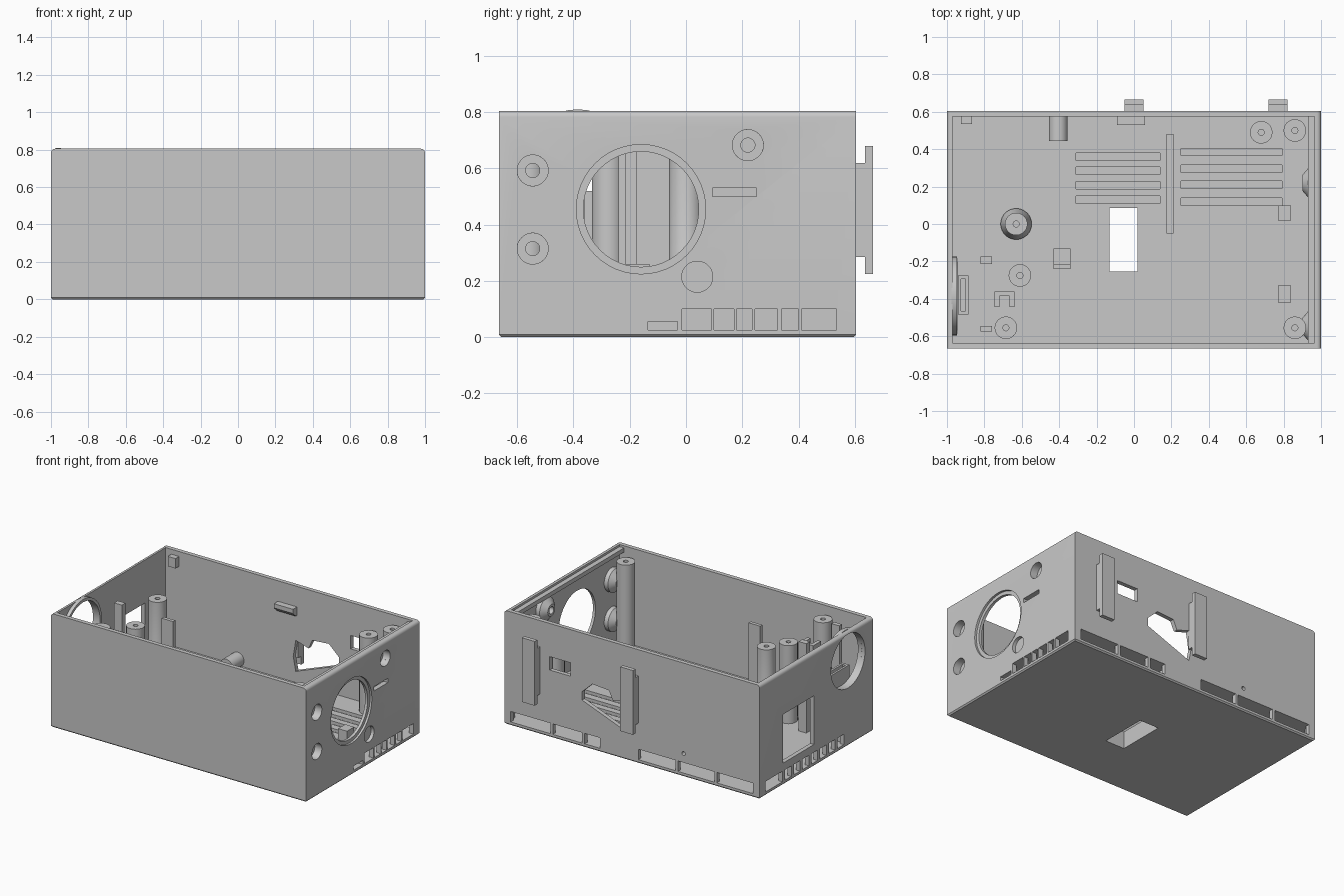
import bpy, bmesh, math
from mathutils import Matrix

cube = bpy.data.objects.get("Cube")
if cube:
    bpy.data.objects.remove(cube)

grey = bpy.data.materials.new("plain_grey")
grey.use_nodes = True
grey.diffuse_color = (0.58, 0.58, 0.58, 1)
grey.node_tree.nodes["Principled BSDF"].inputs["Base Color"].default_value = (0.58, 0.58, 0.58, 1)

UP = Matrix.Identity(4)
TO_X = Matrix.Rotation(math.pi / 2, 4, 'Y')
TO_Y = Matrix.Rotation(-math.pi / 2, 4, 'X')


def finish(name, bm):
    bmesh.ops.recalc_face_normals(bm, faces=bm.faces)
    mesh = bpy.data.meshes.new(name)
    bm.to_mesh(mesh)
    bm.free()
    mesh.materials.append(grey)
    ob = bpy.data.objects.new(name, mesh)
    bpy.context.collection.objects.link(ob)
    return ob


def box_bm(x, y, z):
    bm = bmesh.new()
    bmesh.ops.create_cube(bm, size=1)
    for v in bm.verts:
        for i, (a, b) in enumerate((x, y, z)):
            v.co[i] = a if v.co[i] < 0 else b
    return bm


def box(name, x, y, z):
    return finish(name, box_bm(x, y, z))


def lathe(name, profile, loc, turn=UP, steps=40):
    """Closed ring profile of (radius, height) turned around an axis."""
    bm = bmesh.new()
    rings = [[bm.verts.new((r * math.cos(a), r * math.sin(a), h)) for r, h in profile]
             for a in (2 * math.pi * i / steps for i in range(steps))]
    n = len(profile)
    for i in range(steps):
        p, q = rings[i], rings[(i + 1) % steps]
        for j in range(n):
            k = (j + 1) % n
            bm.faces.new((p[j], q[j], q[k], p[k]))
    bm.transform(Matrix.Translation(loc) @ turn)
    return finish(name, bm)


def rod(radius, depth, loc, turn):
    bm = bmesh.new()
    bmesh.ops.create_cone(bm, cap_ends=True, segments=48, radius1=radius,
                          radius2=radius, depth=depth)
    bm.transform(Matrix.Translation(loc) @ turn)
    return finish("cutter", bm)


def cut(target, cutter):
    mod = target.modifiers.new("cut", 'BOOLEAN')
    mod.operation = 'DIFFERENCE'
    mod.solver = 'EXACT'
    mod.object = cutter
    bpy.context.view_layer.objects.active = target
    bpy.ops.object.modifier_apply(modifier=mod.name)
    bpy.data.objects.remove(cutter)


def edges_where(test):
    return [e for e in bm.edges if test(*(v.co for v in e.verts))]


# Case: outer block with rounded top side edges and chamfered base
bm = box_bm((-1, 1), (-0.665, 0.605), (0, 0.805))
bmesh.ops.bevel(bm, geom=edges_where(lambda a, b: a.z > 0.5 and b.z > 0.5 and a.x == b.x),
                offset=0.022, segments=4, profile=0.5, affect='EDGES')
bmesh.ops.bevel(bm, geom=edges_where(lambda a, b: a.z < 0.01 and b.z < 0.01),
                offset=0.009, segments=1, affect='EDGES')
case = finish("case", bm)
FLOOR = 0.122
cut(case, box("cutter", (-0.97, 0.965), (-0.635, 0.575), (FLOOR, 1)))

RIGHT, LEFT, BACK = (0.9, 1.1), (-1.1, -0.9), (0.55, 0.7)
PORT = (0.026, 0.1)

# Air chambers inside the double floor
cut(case, box("cutter", (0.215, 0.965), (-0.14, 0.575), PORT))
cut(case, box("cutter", (-0.97, 0.17), (0.105, 0.575), PORT))
cut(case, box("cutter", (-0.97, -0.155), (-0.36, 0.2), PORT))

# Floor opening and vent slots down into the chambers
cut(case, box("cutter", (-0.13, 0.02), (-0.255, 0.085), (-0.1, 0.3)))
for x, rows in (((-0.31, 0.14), (0.11, 0.188, 0.264, 0.34)),
                ((0.25, 0.79), (0.1, 0.19, 0.275, 0.365))):
    for y in rows:
        cut(case, box("cutter", x, (y, y + 0.04), (0.09, 0.2)))

# +x wall: stepped fan opening, screw holes, blind recess, slot and port row
cut(case, rod(0.23, 0.1, (1.035, -0.16, 0.455), TO_X))
cut(case, rod(0.205, 0.3, (1, -0.16, 0.455), TO_X))
screws = [(-0.545, 0.593), (-0.545, 0.315), (0.22, 0.683)]
for y, z in screws:
    cut(case, rod(0.055, 0.2, (1, y, z), TO_X))
cut(case, rod(0.055, 0.1, (1.026, 0.04, 0.215), TO_X))
cut(case, box("cutter", RIGHT, (0.095, 0.25), (0.5, 0.53)))
cut(case, box("cutter", RIGHT, (-0.135, -0.03), (0.026, 0.055)))
for y in [(-0.015, 0.09), (0.1, 0.17), (0.18, 0.235), (0.245, 0.325),
          (0.34, 0.4), (0.41, 0.535)]:
    cut(case, box("cutter", RIGHT, y, PORT))

# -x wall: round opening, window and port row
cut(case, rod(0.19, 0.2, (-1, -0.385, 0.6), TO_X))
cut(case, box("cutter", LEFT, (-0.005, 0.345), (0.155, 0.5)))
cut(case, box("cutter", LEFT, (0.35, 0.54), PORT))
for i in range(7):
    y = 0.25 - 0.098 * i
    cut(case, box("cutter", LEFT, (y, y + 0.07), PORT))

# Back wall: small window, irregular opening, pin hole and port rows
cut(case, box("cutter", (0.48, 0.645), BACK, (0.475, 0.57)))
outline = [(0.39, 0.33), (0.39, 0.39), (0.31, 0.465), (0.18, 0.455),
           (0.15, 0.39), (0.05, 0.42), (0.03, 0.3), (0.05, 0.2), (0.1, 0.22)]
bm = bmesh.new()
face = bm.faces.new([bm.verts.new((x, BACK[0], z)) for x, z in outline])
new = bmesh.ops.extrude_face_region(bm, geom=[face])["geom"]
bmesh.ops.translate(bm, vec=(0, 0.15, 0), verts=[g for g in new if isinstance(g, bmesh.types.BMVert)])
cut(case, finish("cutter", bm))
cut(case, rod(0.014, 0.2, (-0.405, 0.6, 0.165), TO_Y))
for x in [(0.64, 0.95), (0.39, 0.62), (0.25, 0.37),
          (-0.34, -0.05), (-0.645, -0.36), (-0.95, -0.665)]:
    cut(case, box("cutter", x, BACK, PORT))

# Screw bosses inside the +x wall
for i, (y, z) in enumerate(screws):
    lathe(f"screw_boss_{i + 1}", [(0.025, 0), (0.042, 0), (0.083, 0.035), (0.083, 0.07),
          (0.055, 0.07), (0.055, 0.045), (0.025, 0.045)], (0.9, y, z), TO_X)

# Raised collar around the round opening
lathe("round_opening_collar", [(0.19, 0), (0.21, 0), (0.21, 0.03), (0.19, 0.03)],
      (-0.975, -0.385, 0.6), TO_X)

# Standing posts with screw holes
BASE = FLOOR - 0.01
for i, (x, y, top) in enumerate([(-0.61, -0.275, 0.675), (-0.685, -0.555, 0.75),
                                 (0.86, -0.555, 0.745), (0.86, 0.5, 0.745),
                                 (0.68, 0.49, 0.665)]):
    lathe(f"post_{i + 1}", [(0.016, BASE), (0.06, BASE), (0.06, top), (0.016, top)], (x, y, 0))
lathe("flared_post", [(0.016, BASE), (0.083, BASE), (0.083, 0.14), (0.06, 0.19),
                      (0.06, 0.755), (0.016, 0.755)], (-0.63, 0, 0))
lathe("back_boss", [(0.014, 0), (0.05, 0), (0.05, 0.14), (0.014, 0.14)],
      (-0.405, 0.445, 0.165), TO_Y)

# Hanging rails on the back
for side, x in (("middle", (-0.05, 0.05)), ("left", (0.72, 0.82))):
    box(f"{side}_rail_stem", x, (0.6, 0.637), (0.285, 0.62))
    box(f"{side}_rail_plate", x, (0.636, 0.665), (0.225, 0.68))

# Small blocks and brackets
box("long_rib", (0.175, 0.21), (-0.05, 0.48), (BASE, 0.16))
box("rim_ledge", (0.93, 0.97), (-0.637, 0.577), (0.76, 0.79))
box("lid_catch_corner", (-0.925, -0.865), (0.535, 0.58), (0.7, 0.77))
bm = box_bm((-0.09, 0.06), (0.53, 0.58), (0.6, 0.66))
bmesh.ops.bevel(bm, geom=edges_where(lambda a, b: max(a.z, b.z) < 0.61 and max(a.y, b.y) < 0.54),
                offset=0.03, segments=1, affect='EDGES')
finish("lid_catch_middle", bm)
for i, y in enumerate([(0.02, 0.1), (-0.42, -0.33)]):
    box(f"floor_block_{i + 1}", (0.77, 0.84), y, (BASE, 0.2))
box("tall_clip", (-0.82, -0.76), (-0.215, -0.175), (BASE, 0.755))
box("front_clip", (-0.82, -0.76), (-0.575, -0.545), (BASE, 0.74))
box("blade", (-0.43, -0.34), (-0.24, -0.215), (BASE, 0.76))
box("blade_foot", (-0.43, -0.34), (-0.216, -0.13), (BASE, 0.26))
socket = box("wall_socket", (-0.94, -0.885), (-0.485, -0.275), (BASE, 0.52))
cut(socket, box("cutter", (-0.925, -0.9), (-0.465, -0.295), (0.47, 0.6)))
box("channel_back", (-0.745, -0.64), (-0.385, -0.36), (BASE, 0.65))
for side, x in (("right", -0.745), ("left", -0.665)):
    box(f"channel_{side}_arm", (x, x + 0.025), (-0.445, -0.384), (BASE, 0.65))

# Smooth round parts and keep edges crisp
for ob in bpy.context.collection.objects:
    ob.select_set(ob.type == 'MESH' and grey.name in ob.data.materials)
bpy.context.view_layer.objects.active = case
bpy.ops.object.shade_smooth_by_angle(angle=math.radians(30))
